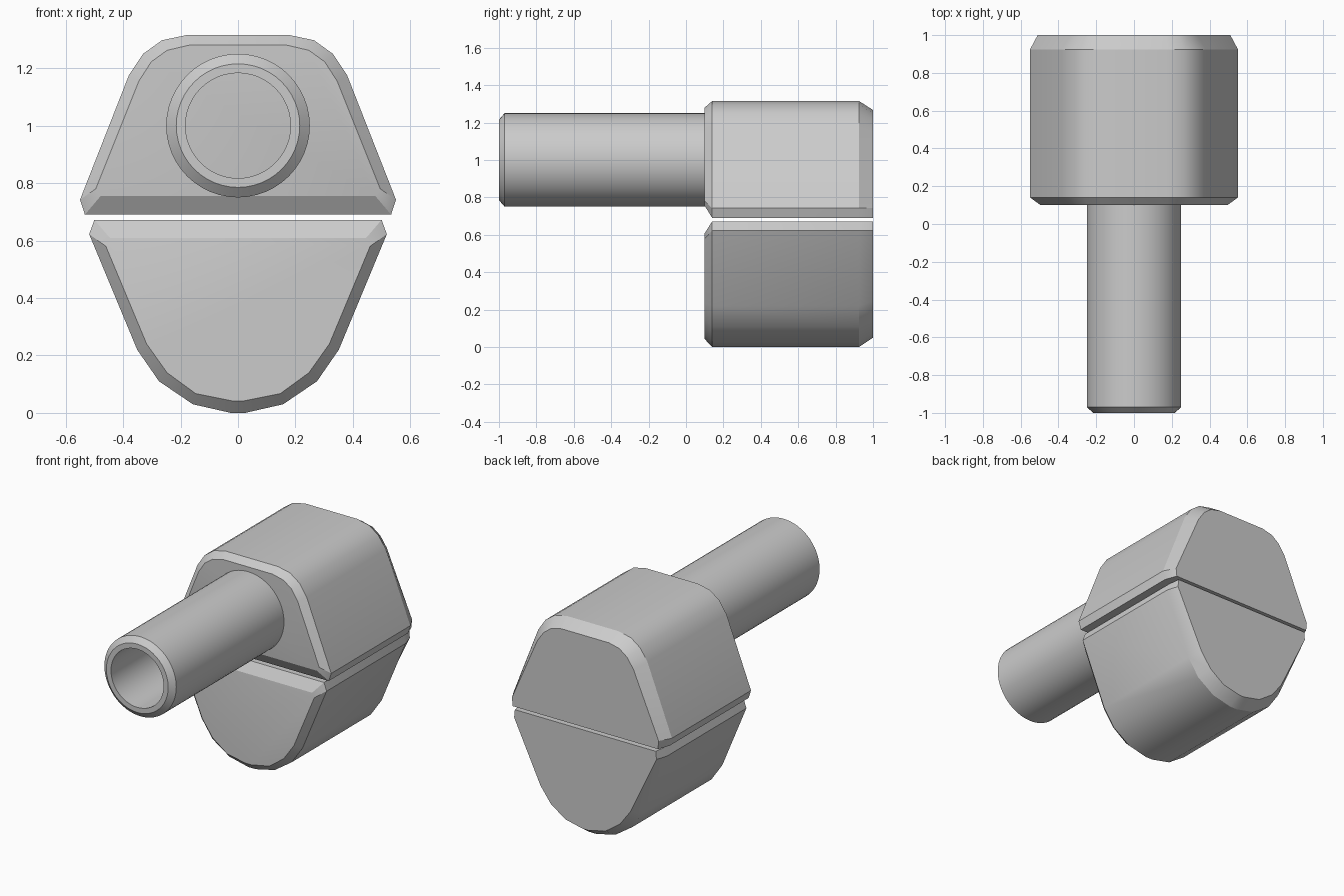
import bpy, bmesh, math

if "Cube" in bpy.data.objects:
    bpy.data.objects.remove(bpy.data.objects["Cube"])

SMOOTH = math.radians(30)


def finish(bm, name):
    bmesh.ops.recalc_face_normals(bm, faces=bm.faces[:])
    me = bpy.data.meshes.new(name)
    bm.to_mesh(me)
    bm.free()
    ob = bpy.data.objects.new(name, me)
    bpy.context.collection.objects.link(ob)
    bpy.ops.object.select_all(action='DESELECT')
    ob.select_set(True)
    bpy.context.view_layer.objects.active = ob
    bpy.ops.object.shade_smooth_by_angle(angle=SMOOTH)
    return ob


def bridge(bm, a, b):
    n = len(a)
    for i in range(n):
        j = (i + 1) % n
        bm.faces.new((a[i], a[j], b[j], b[i]))


def block(name, front, body, back):
    """Loft mirrored half profiles along y, with chamfered front and back."""
    bm = bmesh.new()
    rings = []
    for y, half in ((0.10, front), (0.14, body), (0.925, body), (1.0, back)):
        outline = half + [(-x, z) for x, z in reversed(half)]
        rings.append([bm.verts.new((x, y, z)) for x, z in outline])
    for a, b in zip(rings, rings[1:]):
        bridge(bm, a, b)
    bm.faces.new(rings[0])
    bm.faces.new(rings[-1])
    return finish(bm, name)


def tube(name, profile, z, sides=48):
    """Revolve (radius, y) points around the y axis at height z."""
    bm = bmesh.new()
    rings = []
    for r, y in profile:
        angles = [2 * math.pi * i / sides for i in range(sides)]
        rings.append([bm.verts.new((r * math.cos(a), y, z + r * math.sin(a))) for a in angles])
    for a, b in zip(rings, rings[1:]):
        bridge(bm, a, b)
    bm.faces.new(rings[0])
    bm.faces.new(rings[-1])
    return finish(bm, name)


# Upper block with rounded shoulders
block("upper_block",
      front=[(0.17, 1.28), (0.247, 1.262), (0.302, 1.222), (0.345, 1.155), (0.495, 0.78), (0.478, 0.755)],
      body=[(0.18, 1.315), (0.265, 1.297), (0.33, 1.25), (0.38, 1.175), (0.55, 0.742), (0.533, 0.69)],
      back=[(0.165, 1.267), (0.237, 1.25), (0.29, 1.21), (0.335, 1.145), (0.51, 0.742), (0.505, 0.69)])

# Lower block with a rounded belly
block("lower_block",
      front=[(0.445, 0.608), (0.46, 0.58), (0.318, 0.24), (0.247, 0.14), (0.147, 0.067), (0.022, 0.042)],
      body=[(0.50, 0.672), (0.518, 0.622), (0.351, 0.22), (0.275, 0.11), (0.157, 0.03), (0.025, 0.0)],
      back=[(0.49, 0.672), (0.495, 0.622), (0.312, 0.243), (0.24, 0.147), (0.14, 0.077), (0.02, 0.05)])

# Hollow barrel with a chamfered rim
tube("barrel", [(0.25, 0.12), (0.25, -0.97), (0.215, -1.0), (0.183, -1.0), (0.183, 0.10)], z=1.0)
